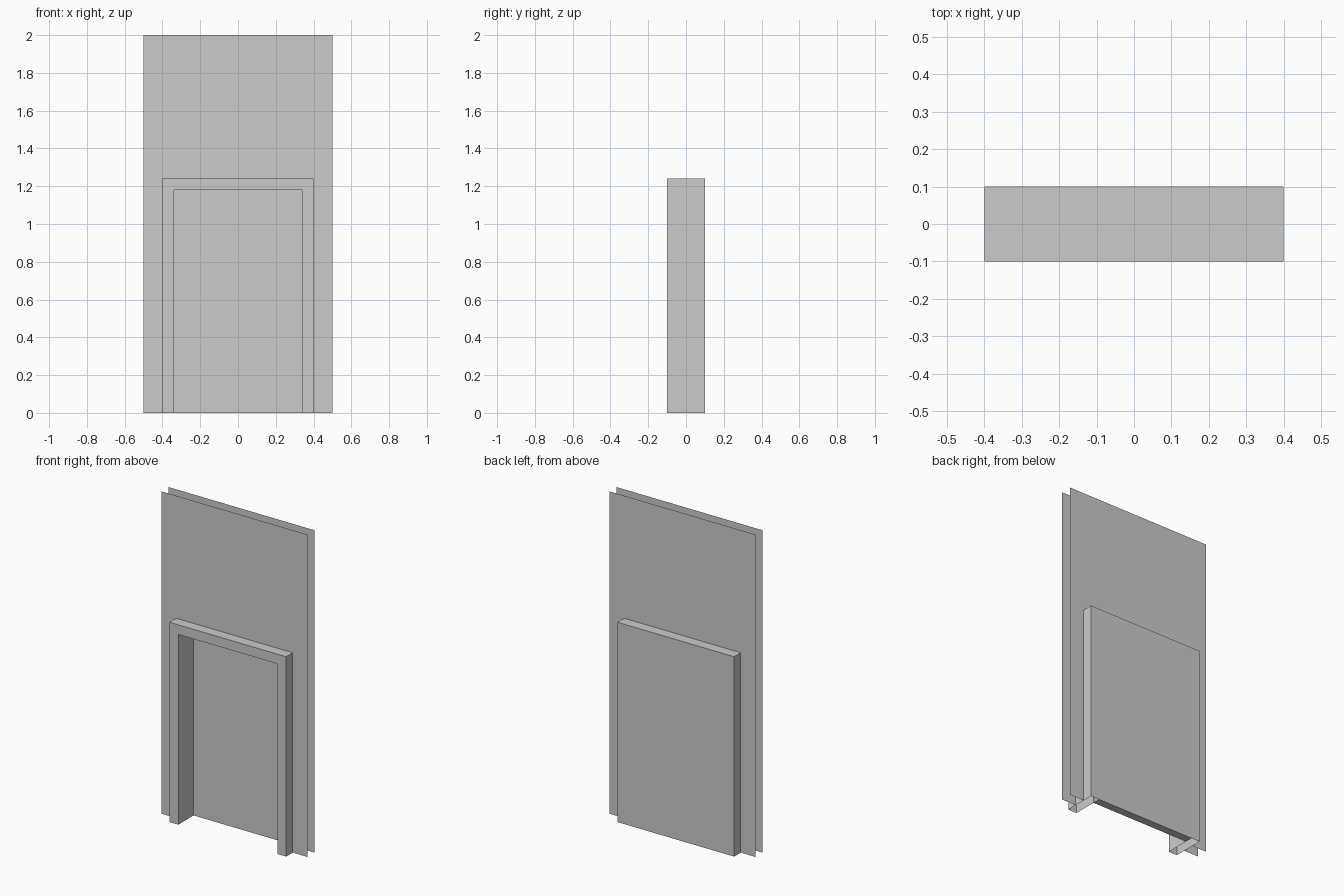
import bpy
import bmesh

cube = bpy.data.objects.get("Cube")
if cube:
    bpy.data.objects.remove(cube, do_unlink=True)

GREY = (0.6, 0.6, 0.6, 1.0)
grey = bpy.data.materials.new("plain grey")
grey.use_nodes = True
grey.diffuse_color = GREY
grey.node_tree.nodes["Principled BSDF"].inputs["Base Color"].default_value = GREY

# Main sizes
WALL_X, WALL_Z, WALL_Y = 0.5, 2.0, 0.035
OUT_X, OUT_Z = 0.4, 1.24
IN_X, IN_Z = 0.34, 1.18
FRONT, BACK, PANEL = -0.1, 0.1, 0.05


def arch(x, z):
    """Door-shaped outline, open along the floor."""
    return [(-x, 0), (-x, z), (x, z), (x, 0)]


def make(name, build):
    bm = bmesh.new()
    build(bm)
    bmesh.ops.remove_doubles(bm, verts=bm.verts, dist=1e-5)
    mesh = bpy.data.meshes.new(name)
    bm.to_mesh(mesh)
    bm.free()
    mesh.materials.append(grey)
    obj = bpy.data.objects.new(name, mesh)
    bpy.context.collection.objects.link(obj)
    return obj


def face(bm, points, want=None):
    """Add a face, turned towards the wanted direction."""
    f = bm.faces.new([bm.verts.new(p) for p in points])
    f.normal_update()
    if want and f.normal.dot(want) < 0:
        f.normal_flip()


def band(bm, outer, inner, y, want):
    """Flat band between two door-shaped outlines."""
    for i in range(3):
        ring = [outer[i], outer[i + 1], inner[i + 1], inner[i]]
        face(bm, [(x, y, z) for x, z in ring], want)


def sleeve(bm, outline, y0, y1, sign):
    """Sides and top of a door-shaped outline, facing out or in."""
    for i, want in enumerate([(-sign, 0, 0), (0, 0, sign), (sign, 0, 0)]):
        (xa, za), (xb, zb) = outline[i], outline[i + 1]
        face(bm, [(xa, y0, za), (xb, y0, zb), (xb, y1, zb), (xa, y1, za)], want)


outer, inner = arch(OUT_X, OUT_Z), arch(IN_X, IN_Z)

# Thin wall sheets with a doorway through them
for name, side in (("front_wall_sheet", -1), ("back_wall_sheet", 1)):
    make(name, lambda bm: band(bm, arch(WALL_X, WALL_Z), outer,
                               side * WALL_Y, (0, side, 0)))


# Door surround: hollow jambs and lintel, recessed panel, closed back
def surround(bm):
    band(bm, outer, inner, FRONT, (0, -1, 0))
    sleeve(bm, outer, FRONT, BACK, 1)
    sleeve(bm, inner, FRONT, PANEL, -1)
    face(bm, [(x, PANEL, z) for x, z in inner], (0, -1, 0))
    face(bm, [(x, BACK, z) for x, z in outer], (0, 1, 0))
    face(bm, [(-IN_X, PANEL, 0), (IN_X, PANEL, 0),
              (IN_X, BACK, 0), (-IN_X, BACK, 0)], (0, 0, -1))


make("door_surround", surround)
